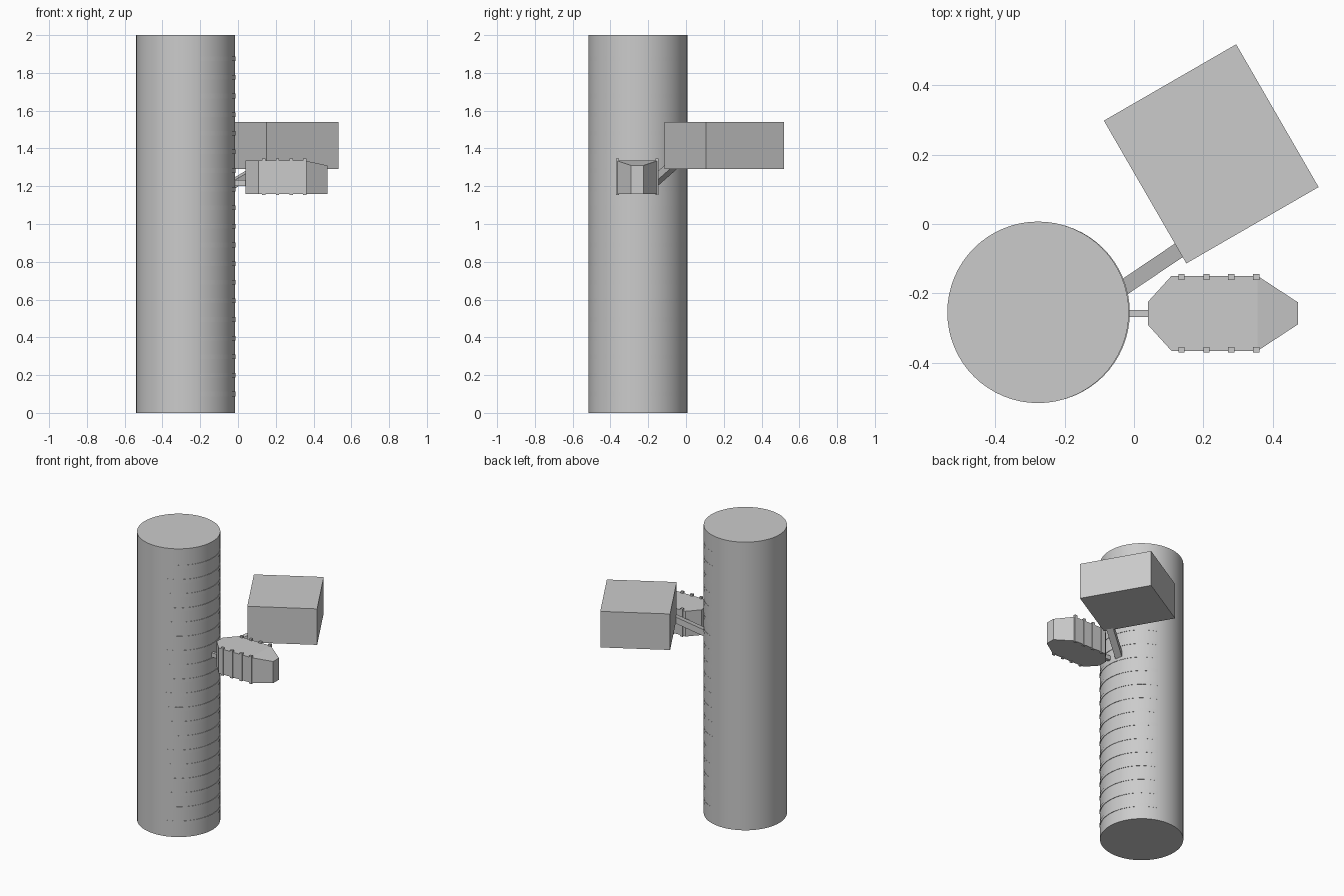
import bpy, bmesh
from math import radians
from mathutils import Vector

if "Cube" in bpy.data.objects:
    bpy.data.objects.remove(bpy.data.objects["Cube"])

TX, TY, R = -0.277, -0.255, 0.262   # post centre and radius
BY = -0.258                          # pod centre line


def box(name, loc, size, rot=0):
    bpy.ops.mesh.primitive_cube_add(size=1, location=loc, rotation=(0, 0, rot))
    o = bpy.context.object
    o.name = name
    o.scale = size
    return o


def cylinder(name, loc, radius, depth):
    bpy.ops.mesh.primitive_cylinder_add(vertices=64, radius=radius, depth=depth, location=loc)
    o = bpy.context.object
    o.name = name
    bpy.ops.object.shade_smooth_by_angle(angle=radians(30))
    return o


def bar(name, a, b, width, height):
    a, b = Vector(a), Vector(b)
    d = b - a
    o = box(name, (a + b) / 2, (d.length, width, height))
    o.rotation_euler = d.to_track_quat('X', 'Z').to_euler()
    return o


# Round post
cylinder("post", (TX, TY, 1), R, 2)

# Thin rungs that just break the surface on the +x side
for i in range(19):
    cylinder(f"rung_{i + 1}", (TX + 0.004, TY, 0.1 + i * 0.0986), R - 0.001, 0.024)

# Large box turned 30 degrees, with its rising support arm
box("large_box", (0.223, 0.2025, 1.415), (0.441, 0.476, 0.25), radians(30))
bar("support_arm", (-0.08, -0.217, 1.18), (0.18, -0.042, 1.335), 0.045, 0.04)

# Pod: extruded octagonal outline with a top that drops at the nose
half = [(0.04, 0.033), (0.108, 0.108), (0.357, 0.108), (0.473, 0.032)]
outline = half + [(x, -y) for x, y in reversed(half)]
bm = bmesh.new()
lower = [bm.verts.new((x, BY + y, 1.16)) for x, y in outline]
upper = [bm.verts.new((x, BY + y, 1.31 if x > 0.4 else 1.335)) for x, y in outline]
bm.faces.new(lower)
for i in range(8):
    j = (i + 1) % 8
    bm.faces.new((lower[i], lower[j], upper[j], upper[i]))
bm.faces.new((upper[0], upper[1], upper[2], upper[5], upper[6], upper[7]))
bm.faces.new(upper[2:6])
bmesh.ops.recalc_face_normals(bm, faces=bm.faces)
mesh = bpy.data.meshes.new("pod")
bm.to_mesh(mesh)
bm.free()
bpy.context.collection.objects.link(bpy.data.objects.new("pod", mesh))

# Upright slats along both sides of the pod
for i in range(4):
    for s in (-1, 1):
        box(f"slat_{i + 1}_{'left' if s > 0 else 'right'}",
            (0.137 + i * 0.072, BY + s * 0.105, 1.251), (0.018, 0.016, 0.194))

# Short stub joining the pod to the post
box("pod_stub", (0.005, BY, 1.217), (0.11, 0.02, 0.03))
